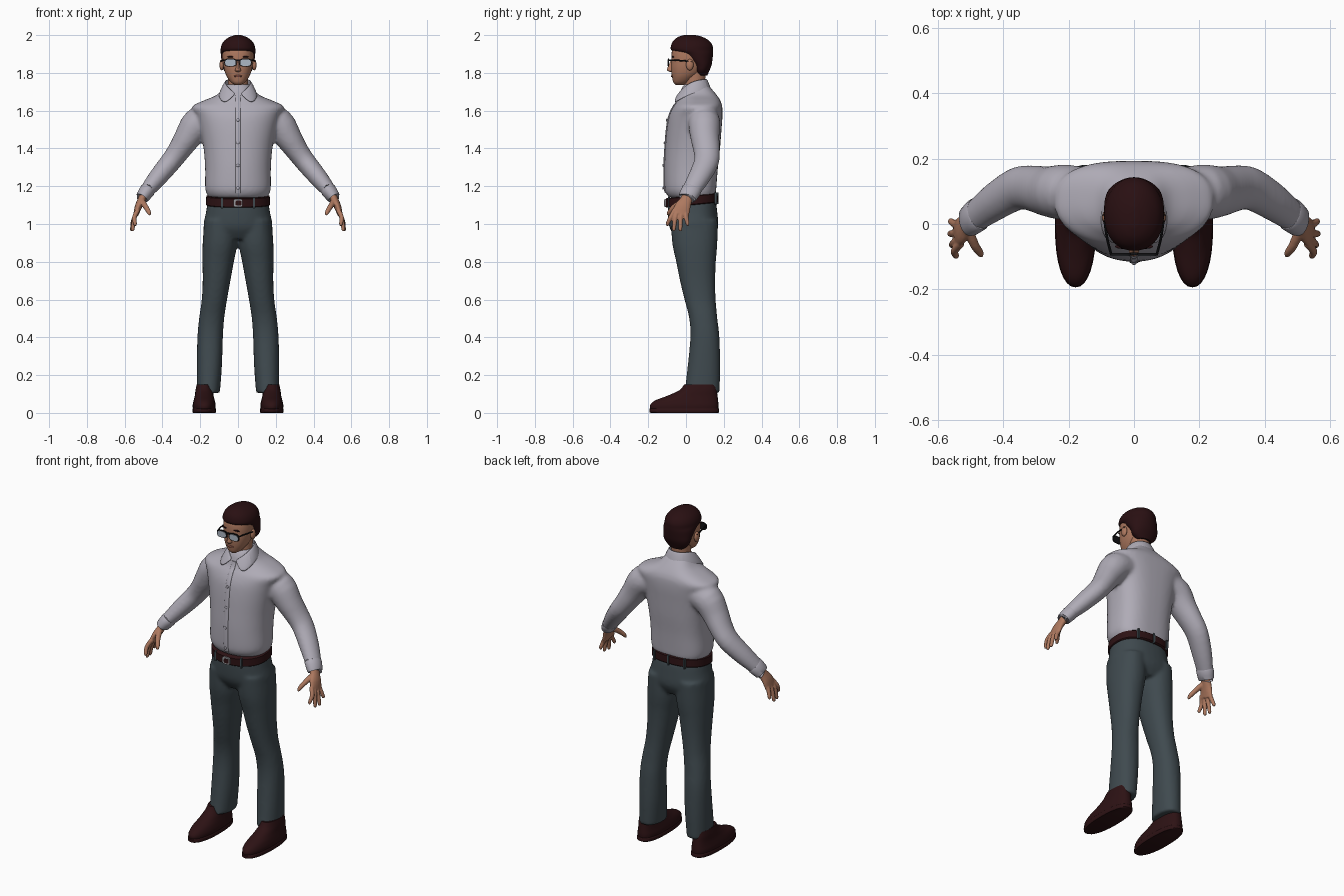
import bpy, bmesh, math
from mathutils import Vector

if "Cube" in bpy.data.objects:
    bpy.data.objects.remove(bpy.data.objects["Cube"])


def material(name, rgb):
    m = bpy.data.materials.new(name)
    m.diffuse_color = (*rgb, 1)
    m.use_nodes = True
    m.node_tree.nodes["Principled BSDF"].inputs["Base Color"].default_value = m.diffuse_color
    return m


SHIRT = material("pale_grey_cloth", (0.43, 0.41, 0.47))
TROUSER = material("slate_cloth", (0.05, 0.068, 0.078))
LEATHER = material("dark_brown_leather", (0.026, 0.006, 0.007))
HAIR = material("dark_brown_hair", (0.022, 0.005, 0.006))
SKIN = material("skin", (0.42, 0.19, 0.115))
LIP = material("lip", (0.27, 0.09, 0.065))
FRAME = material("black_frame", (0.006, 0.006, 0.007))
LENS = material("pale_lens", (0.42, 0.48, 0.56))
METAL = material("buckle_metal", (0.3, 0.3, 0.32))


def refine(table, k=4):
    """Smoothly interpolate the rows of a table (Catmull-Rom)."""
    out = []
    for i in range(len(table) - 1):
        a, b, c, d = (table[max(0, min(len(table) - 1, i + j))] for j in (-1, 0, 1, 2))
        for s in range(k):
            t = s / k
            out.append([0.5 * (2 * q + (r - p) * t + (2 * p - 5 * q + 4 * r - w) * t * t
                               + (3 * q - p - 3 * r + w) * t ** 3)
                        for p, q, r, w in zip(a, b, c, d)])
    return out + [list(table[-1])]


def power(v, p):
    return math.copysign(abs(v) ** (2 / p), v)


def stack(rows, cx=0, front=2, back=2, n=32, k=4, tilt=0):
    """Horizontal rings from rows of z, half width, front y, back y."""
    rings = []
    for z, hx, y0, y1 in refine(rows, k):
        cy, hy, ring = (y0 + y1) / 2, (y1 - y0) / 2, []
        for i in range(n):
            a = 2 * math.pi * i / n
            p = back if math.sin(a) > 0 else front
            y = cy + hy * power(math.sin(a), p)
            ring.append(Vector((cx + hx * power(math.cos(a), p), y, z + tilt * y)))
        rings.append(ring)
    return rings


def tube(rows, side=1, ref=(0, 1, 0), n=16, k=3, p=2):
    """Rings along a path from rows of x, y, z, radius along ref, other radius."""
    rows = refine(rows, k)
    pts = [Vector(r[:3]) for r in rows]
    rings = []
    for i, r in enumerate(rows):
        t = (pts[min(i + 1, len(pts) - 1)] - pts[max(i - 1, 0)]).normalized()
        u = Vector(ref)
        u = (u - u.dot(t) * t).normalized()
        v = t.cross(u)
        ring = []
        for j in range(n):
            a = 2 * math.pi * j / n
            q = pts[i] + u * r[3] * power(math.cos(a), p) + v * r[4] * power(math.sin(a), p)
            ring.append(Vector((q.x * side, q.y, q.z)))
        rings.append(ring)
    return rings


def build(name, shells, mat, voxel=0, smooth=6):
    """Skin each list of rings; optionally fuse the shells into one surface."""
    bm = bmesh.new()
    for rings in shells:
        vs = [[bm.verts.new(c) for c in ring] for ring in rings]
        n = len(vs[0])
        for a, b in zip(vs, vs[1:]):
            for i in range(n):
                j = (i + 1) % n
                bm.faces.new((a[i], a[j], b[j], b[i]))
        bm.faces.new(vs[0][::-1])
        bm.faces.new(vs[-1])
    bmesh.ops.recalc_face_normals(bm, faces=bm.faces)
    me = bpy.data.meshes.new(name)
    bm.to_mesh(me)
    bm.free()
    ob = bpy.data.objects.new(name, me)
    bpy.context.collection.objects.link(ob)
    me.materials.append(mat)
    if voxel:
        r = ob.modifiers.new("fuse", 'REMESH')
        r.mode, r.voxel_size, r.use_smooth_shade = 'VOXEL', voxel, True
        s = ob.modifiers.new("soften", 'SMOOTH')
        s.factor, s.iterations = 0.5, smooth
    return ob


def ball(name, loc, size, mat):
    bm = bmesh.new()
    bmesh.ops.create_uvsphere(bm, u_segments=16, v_segments=10, radius=1)
    for v in bm.verts:
        v.co = Vector([c * s + l for c, s, l in zip(v.co, size, loc)])
    me = bpy.data.meshes.new(name)
    bm.to_mesh(me)
    bm.free()
    me.materials.append(mat)
    bpy.context.collection.objects.link(bpy.data.objects.new(name, me))


def plate(name, x, y, z, rx, rz, depth, mat, p=4):
    build(name, [tube([(x, y, z, rx, rz), (x, y + depth, z, rx, rz)],
                      ref=(1, 0, 0), n=24, k=1, p=p)], mat)


# Shirt: torso and both sleeves fused
torso = [(1.14, .155, -.09, .15), (1.165, .168, -.107, .158), (1.2, .174, -.114, .161),
         (1.3, .174, -.115, .169), (1.4, .182, -.11, .18), (1.5, .2, -.102, .188),
         (1.57, .22, -.09, .193), (1.62, .243, -.068, .192), (1.65, .19, -.047, .184),
         (1.68, .118, -.037, .165), (1.71, .085, -.028, .14), (1.74, .062, -.01, .112)]
arm = [(.15, .095, 1.55, .08, .08), (.215, .097, 1.53, .085, .085), (.265, .10, 1.46, .077, .072),
       (.315, .11, 1.385, .07, .06), (.36, .107, 1.325, .066, .055),
       (.43, .065, 1.24, .058, .049), (.495, .016, 1.16, .047, .036)]
build("shirt", [stack(torso, front=2.1, back=2.8, n=48)] +
      [tube(arm, s, n=24) for s in (1, -1)], SHIRT, voxel=.01)

# Placket and buttons down the front
build("placket", [stack([(z, .014, y - .005, y + .02) for z, _, y, _ in torso[1:10]],
                        front=5, back=5, n=16)], SHIRT)
for z, y in ((1.19, -.121), (1.31, -.121), (1.43, -.114), (1.55, -.102)):
    ball("button", (0, y, z), (.008, .004, .008), SHIRT)

# Folded collar strip, rows of top edge and bottom edge
half = [((0, .112, 1.77), (0, .14, 1.69)), ((.045, .1, 1.77), (.065, .128, 1.69)),
        ((.067, .055, 1.765), (.103, .06, 1.69)), ((.065, .01, 1.745), (.105, -.022, 1.668)),
        ((.04, -.024, 1.715), (.074, -.068, 1.628)), ((.008, -.036, 1.69), (.028, -.052, 1.676))]
strip = [[Vector((-c[0], c[1], c[2])) for c in pair] for pair in half[:0:-1]]
strip += [[Vector(c) for c in pair] for pair in half]
me = bpy.data.meshes.new("collar")
me.from_pydata([c for pair in strip for c in pair], [],
               [(2 * i, 2 * i + 1, 2 * i + 3, 2 * i + 2) for i in range(len(strip) - 1)])
me.materials.append(SHIRT)
collar = bpy.data.objects.new("collar", me)
bpy.context.collection.objects.link(collar)
thick = collar.modifiers.new("thickness", 'SOLIDIFY')
thick.thickness, thick.offset = .01, 0
sub = collar.modifiers.new("round", 'SUBSURF')
sub.levels = sub.render_levels = 2

# Trousers: hips and both legs fused
hips = [(1.12, .16, -.095, .158), (1.06, .17, -.096, .166), (.98, .182, -.087, .17),
        (.92, .14, -.05, .14)]
leg = [(1.02, 0.01, .178, -.08, .168), (.9, .004, .187, -.073, .166), (.8, .022, .188, -.052, .158),
       (.7, .04, .187, -.032, .155), (.6, .058, .192, -.008, .157), (.5, .073, .206, .017, .166),
       (.4, .08, .215, .023, .177), (.25, .085, .218, .009, .181), (.105, .096, .218, -.008, .178)]
legs = [stack([(z, (b - a) / 2, y0, y1) for z, a, b, y0, y1 in leg], front=2.2, back=2.2)
        for _ in (1, -1)]
for s, rings in zip((1, -1), legs):
    mids = refine([((a + b) / 2,) for _, a, b, _, _ in leg])
    for ring, (m,) in zip(rings, mids):
        for c in ring:
            c.x += s * m
build("trousers", [stack(hips, front=2.2, back=2.4)] + legs, TROUSER, voxel=.01, smooth=5)

# Belt, loops and buckle
build("belt", [stack([(1.097, .166, -.103, .165), (1.101, .17, -.107, .169),
                      (1.143, .168, -.108, .168), (1.147, .163, -.104, .163)],
                     front=2.15, back=2.4, n=48, k=1, tilt=.1)], LEATHER)
for x, y in ((.085, -.093), (-.085, -.093), (.1, .155), (-.1, .155), (0, .164)):
    plate("belt_loop", x, y - .003, 1.12 + .1 * y, .006, .031, .012, TROUSER)
plate("buckle", 0, -.115, 1.111, .025, .022, .009, METAL)
plate("buckle_inset", .003, -.117, 1.111, .016, .013, .004, LEATHER)

# Head, neck and nose
head = [(1.737, .018, -.055, -.01), (1.75, .037, -.067, .02), (1.775, .056, -.073, .055),
        (1.8, .068, -.077, .085), (1.83, .076, -.079, .105), (1.86, .08, -.077, .115),
        (1.89, .082, -.077, .12), (1.92, .08, -.073, .122), (1.95, .068, -.056, .11),
        (1.975, .045, -.03, .085), (1.985, .02, -.005, .055)]
build("head", [stack(head, front=2.3)], SKIN)
build("neck", [stack([(1.64, .058, -.01, .1), (1.73, .053, -.008, .1), (1.82, .055, -.01, .105)])], SKIN)
build("nose", [stack([(1.805, .008, -.086, -.06), (1.812, .016, -.098, -.06),
                      (1.822, .013, -.1, -.06), (1.845, .008, -.09, -.06),
                      (1.868, .006, -.08, -.06)], n=12)], SKIN)
ball("lips", (0, -.073, 1.783), (.022, .007, .006), LIP)

# Hair cap: low at the nape, forward above the hairline
build("hair", [stack([(1.785, .045, .06, .112), (1.81, .073, .046, .123), (1.84, .083, .036, .135),
                      (1.87, .088, .004, .14), (1.9, .091, -.03, .143), (1.92, .092, -.077, .143),
                      (1.945, .088, -.079, .14), (1.97, .073, -.067, .123),
                      (1.99, .045, -.042, .088), (2.0, .015, -.01, .05)], front=2.2, n=40)], HAIR)

# Glasses bridge
plate("glasses_bridge", 0, -.095, 1.866, .014, .004, .008, FRAME)

for s in (1, -1):
    ball("ear", (s * .086, .02, 1.843), (.012, .02, .03), SKIN)
    ball("eyebrow", (s * .036, -.069, 1.885), (.022, .007, .004), HAIR)
    # Lens, rim and temple arm
    plate("glasses_rim", s * .04, -.096, 1.855, .033, .022, .007, FRAME, 3)
    plate("lens", s * .04, -.0985, 1.854, .028, .0175, .005, LENS, 3)
    build("glasses_temple", [tube([(.07, -.092, 1.866, .004, .004), (.083, -.04, 1.866, .004, .004),
                                   (.092, .03, 1.86, .004, .004)], s, ref=(0, 0, 1), n=8)], FRAME)
    # Shirt cuff
    build("cuff", [tube([(.476, .031, 1.183, .049, .037), (.479, .029, 1.179, .053, .041),
                         (.505, .008, 1.143, .048, .036), (.507, .007, 1.14, .042, .03)],
                        s, n=24, k=2)], SHIRT)
    # Hand: palm, thumb and four fingers fused
    hand = [tube([(.495, .016, 1.16, .03, .023), (.512, 0, 1.125, .033, .021),
                  (.528, -.018, 1.09, .043, .019), (.54, -.03, 1.05, .046, .014)], s),
            tube([(.507, -.02, 1.12, .016, .016), (.488, -.064, 1.09, .014, .014),
                  (.472, -.088, 1.063, .012, .011), (.467, -.098, 1.047, .006, .006)], s, ref=(1, 0, 0))]
    for y0, y1, x, z in ((-.06, -.097, .545, .99), (-.042, -.064, .557, .963),
                         (-.02, -.03, .562, .962), (0, .008, .56, .99)):
        hand.append(tube([(.53, y0, 1.075, .012, .013), (.549, (y0 + y1) / 2 - .003, 1.035, .012, .012),
                          (x, y1, z + .012, .01, .01), (x, y1, z, .006, .006)], s))
    build("hand", hand, SKIN, voxel=.004, smooth=3)
    # Shoe: sole welt and upper
    build("shoe_upper", [stack([(.015, .059, -.188, .17), (.04, .061, -.19, .172),
                                (.065, .056, -.165, .17), (.09, .05, -.1, .167),
                                (.12, .046, -.035, .163), (.15, .04, -.01, .158)],
                               cx=s * .179, front=2.2, back=2.6)], LEATHER)
    build("shoe_sole", [stack([(0, .06, -.186, .17), (.004, .063, -.193, .175),
                               (.02, .063, -.194, .175), (.024, .06, -.19, .172)],
                              cx=s * .179, front=2.2, back=2.6, k=1)], LEATHER)

# Smooth shading with sharp edges kept
bpy.ops.object.select_all(action='SELECT')
bpy.context.view_layer.objects.active = bpy.data.objects["shirt"]
bpy.ops.object.shade_smooth_by_angle(angle=math.radians(42))
